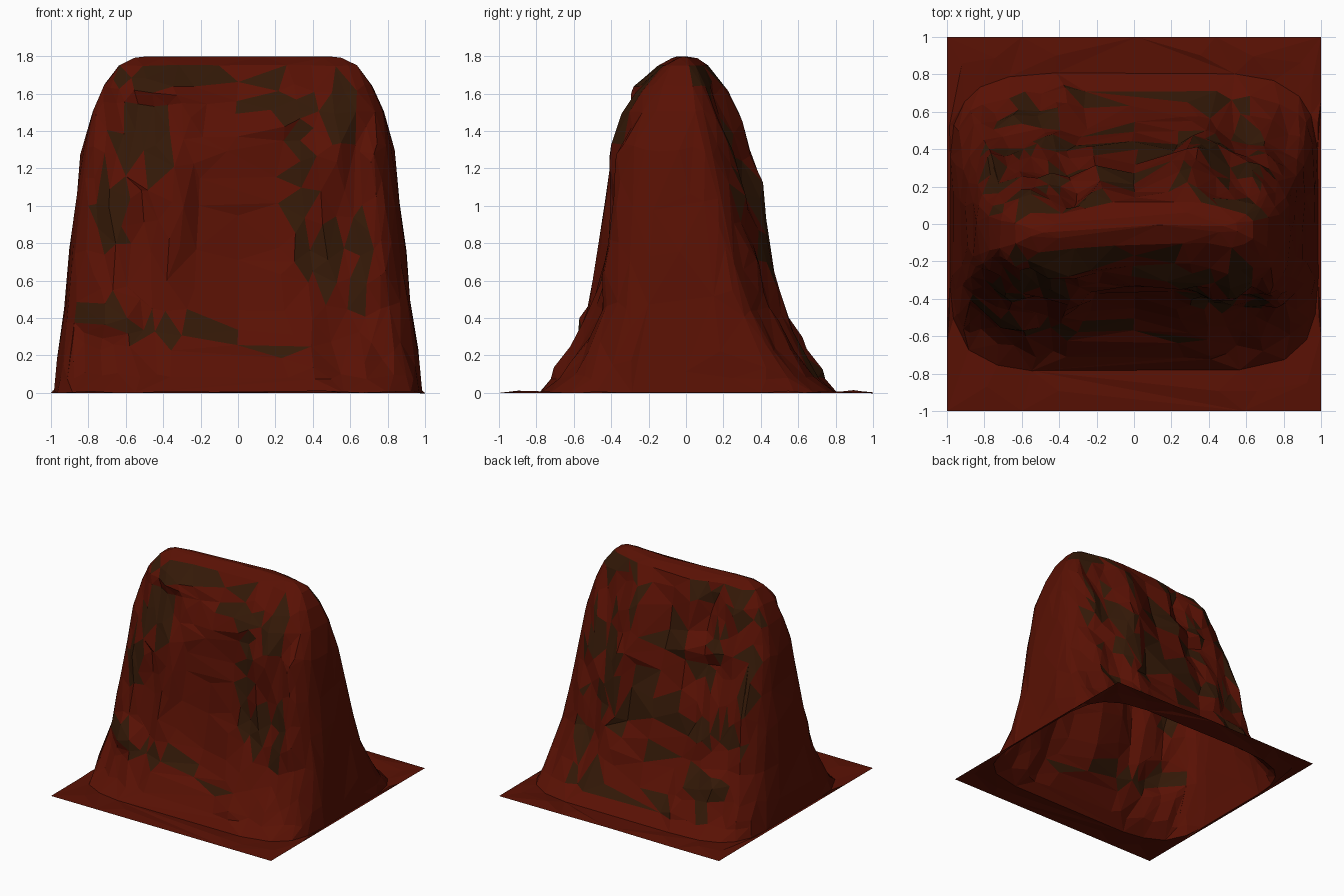
import bpy, bmesh, math
from mathutils import Vector, noise

if "Cube" in bpy.data.objects:
    bpy.data.objects.remove(bpy.data.objects["Cube"])

def material(name, rgb):
    m = bpy.data.materials.new(name)
    m.diffuse_color = (*rgb, 1)
    m.use_nodes = True
    m.node_tree.nodes["Principled BSDF"].inputs["Base Color"].default_value = m.diffuse_color
    return m

RED = material("red_rock", (0.1, 0.0055, 0.0012))
OLIVE = material("olive_moss", (0.034, 0.0095, 0.0022))

# outline by height: z, half width, front depth, back depth, corner roundness
LEVELS = [(0, .985, .79, .81, .40), (.08, .972, .70, .71, .41), (.25, .95, .59, .60, .43),
          (.45, .925, .50, .49, .45), (.75, .893, .425, .425, .46), (1.05, .86, .375, .35, .47),
          (1.3, .828, .33, .29, .48), (1.5, .78, .265, .225, .5), (1.65, .715, .19, .17, .5),
          (1.75, .64, .11, .11, .5), (1.79, .56, .04, .05, .5), (1.8, .49, 0, 0, .5)]
# ledges and hollows: side (-1 front, 1 back), x, z, x radius, z radius, depth
BUMPS = [(-1, .20, 1.47, .18, .10, .05), (-1, .50, 1.3, .14, .3, .04), (-1, .0, .8, .28, .5, -.03),
         (-1, -.7, .42, .16, .1, .05), (-1, .15, .26, .12, .1, .03), (-1, -.62, 1.2, .12, .35, .03),
         (-1, -.45, 1.66, .25, .1, .06),
         (1, -.3, 1.27, .2, .08, .045), (1, .45, 1.0, .2, .25, .03), (1, .2, .45, .2, .1, .03),
         (1, -.5, .35, .2, .12, .03), (1, .1, .9, .15, .25, -.03)]
# moss patches in front: x, z, x radius, z radius
MOSS = [(-.25, 1.68, .42, .06), (-.5, 1.36, .16, .18), (-.68, .95, .1, .2), (.25, 1.52, .22, .07),
        (.34, 1.05, .06, .45), (.55, 1.5, .1, .2), (.47, .75, .06, .2), (.66, .75, .05, .3),
        (-.7, .42, .16, .08), (-.35, .32, .3, .06), (.18, .22, .08, .05)]

N, ROWS = 128, 44

def level(z):
    for a, b in zip(LEVELS, LEVELS[1:]):
        if z <= b[0]:
            k = (z - a[0]) / (b[0] - a[0])
            return [p + (q - p) * k for p, q in zip(a, b)][1:]
    return LEVELS[-1][1:]

def unit(i, power):
    t = 2 * math.pi * i / N
    c, s = math.cos(t), math.sin(t)
    return math.copysign(abs(c) ** power, c), math.copysign(abs(s) ** power, s)

def rock_point(i, z):
    hx, yf, yb, power = level(z)
    u, v = unit(i, power)
    side = 1 if v > 0 else -1
    x, y = u * hx, v * (yb if v > 0 else yf)
    fade = min(1, z / .12) * min(1, max(0, 1.8 - z) / .2)
    # mostly upright streaks, with some finer breakage
    d = .085 * noise.noise(Vector((x * 4.5, side * 5, z * 1.1)))
    d += .035 * noise.noise(Vector((x * 9, side * 9, z * 4)))
    for s, bx, bz, rx, rz, dep in BUMPS:
        if s == side:
            q = ((x - bx) / rx) ** 2 + ((z - bz) / rz) ** 2
            d += dep * math.exp(-q * q)
    y += side * d * fade * min(1, abs(v) * 1.2) ** 3
    x += .02 * fade * abs(u) ** 6 * math.copysign(noise.noise(Vector((y * 5, u * 3, z * 2))), u)
    y += (.03 * math.cos(4 * (x - .15)) - .02) * z / 1.8      # gently bent ridge
    return x, y, z

# stacked rings from the square skirt up to the ridge
bm = bmesh.new()
rings = []
for k in (1, .5):
    ring = []
    for i in range(N):
        u, v = unit(i, .4)
        m = max(abs(u), abs(v))
        bx, by, _ = rock_point(i, 0)
        x, y = bx + (u / m - bx) * k, by + (v / m - by) * k
        h = .04 * abs(noise.noise(Vector((x * 3, y * 3, 2)))) if k < 1 else 0
        ring.append(bm.verts.new((x, y, h)))
    rings.append(ring)
heights = [1.75 * r / ROWS for r in range(ROWS + 1)] + [1.78, 1.79, 1.8]
rings += [[bm.verts.new(rock_point(i, z)) for i in range(N)] for z in heights]
for a, b in zip(rings, rings[1:]):
    for i in range(N):
        j = (i + 1) % N
        bm.faces.new((a[i], a[j], b[j], b[i]))
bmesh.ops.remove_doubles(bm, verts=bm.verts, dist=.003)
bmesh.ops.triangulate(bm, faces=bm.faces)
dense = bpy.data.meshes.new("rock_dense")
bm.to_mesh(dense)
bm.free()
rock = bpy.data.objects.new("rock", dense)
bpy.context.collection.objects.link(rock)

# collapse to irregular low-poly facets
rock.modifiers.new("facets", 'DECIMATE').ratio = .085
bpy.context.view_layer.update()
mesh = bpy.data.meshes.new_from_object(rock.evaluated_get(bpy.context.evaluated_depsgraph_get()))
rock.modifiers.clear()
rock.data = mesh
mesh.materials.clear()
mesh.materials.append(RED)
mesh.materials.append(OLIVE)

# moss: placed patches in front, scattered ones behind
for p in mesh.polygons:
    c = p.center
    p.use_smooth = False
    if c.y < 0:
        moss = any(((c.x - x) / rx) ** 2 + ((c.z - z) / rz) ** 2 < 1 for x, z, rx, rz in MOSS)
    else:
        moss = abs(c.x) < .8 and .08 < c.z < 1.72 and noise.noise(Vector((c.x * 6, 3, c.z * 5))) > .1
    p.material_index = int(moss and c.z > .05)
